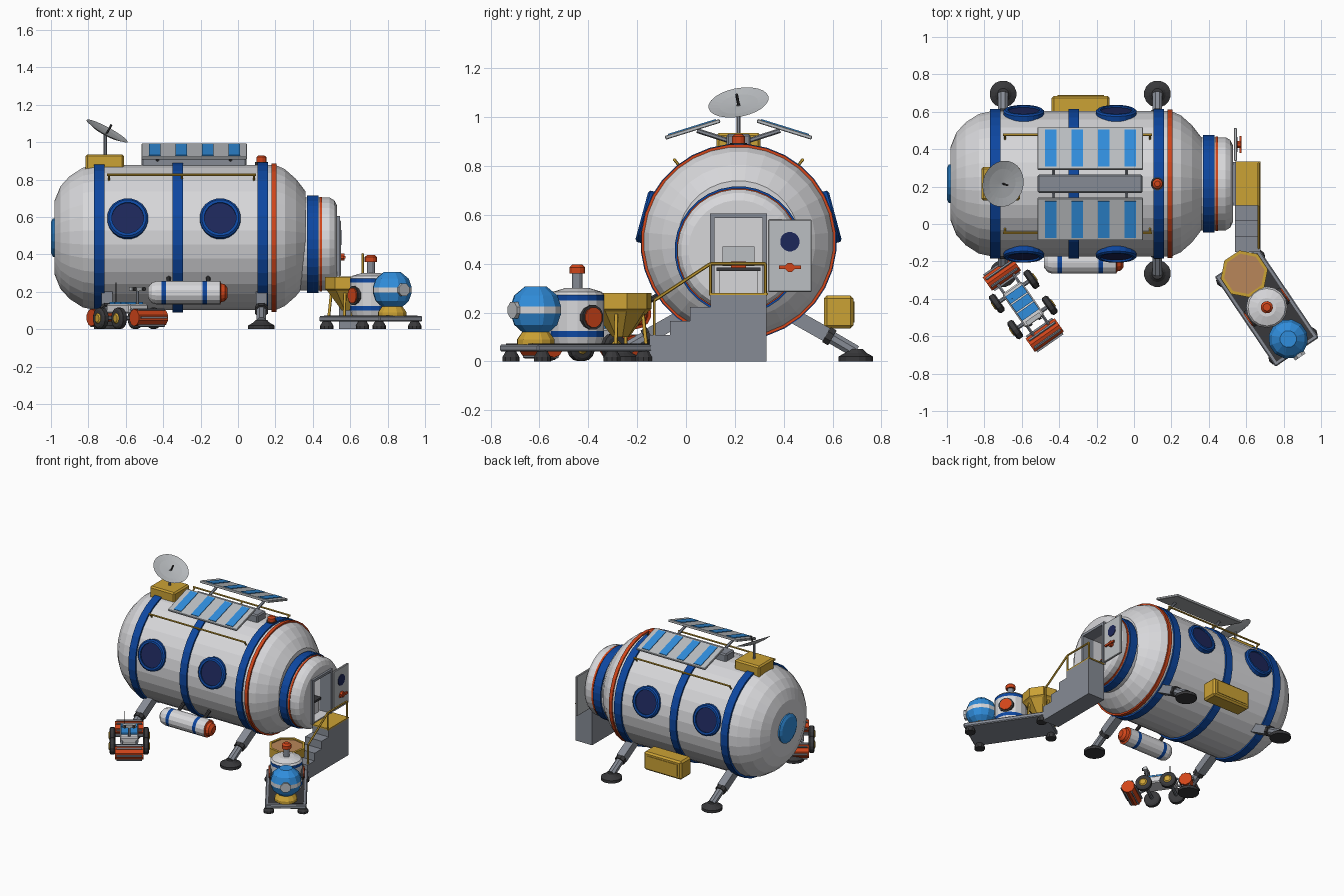
import bpy, bmesh
from math import pi, sin, cos, radians
from mathutils import Matrix, Vector

cube = bpy.data.objects.get("Cube")
if cube:
    bpy.data.objects.remove(cube, do_unlink=True)

COLOURS = {
    "white": (.68, .68, .70), "pale_grey": (.5, .52, .54), "grey": (.24, .26, .30),
    "dark": (.04, .04, .043), "blue": (.004, .063, .356), "sky": (.03, .27, .72),
    "navy": (.012, .02, .1), "orange": (.64, .06, .01), "yellow": (.6, .36, .035),
    "tan": (.48, .24, .1),
}
MATS = {}
for key, rgb in COLOURS.items():
    mat = bpy.data.materials.new(key)
    mat.use_nodes = True
    mat.diffuse_color = (*rgb, 1)
    mat.node_tree.nodes["Principled BSDF"].inputs["Base Color"].default_value = (*rgb, 1)
    MATS[key] = mat

WORLD = Matrix.Identity(4)
X, Y, Z = Vector((1, 0, 0)), Vector((0, 1, 0)), Vector((0, 0, 1))


def make(name, bm, mats, matrix):
    bmesh.ops.recalc_face_normals(bm, faces=bm.faces)
    mesh = bpy.data.meshes.new(name)
    bm.to_mesh(mesh)
    bm.free()
    for m in mats:
        mesh.materials.append(MATS[m])
    obj = bpy.data.objects.new(name, mesh)
    bpy.context.scene.collection.objects.link(obj)
    obj.matrix_world = matrix
    return obj


def box(name, centre, size, mat, base=WORLD, bevel=0):
    bm = bmesh.new()
    bmesh.ops.create_cube(bm, size=1)
    bmesh.ops.scale(bm, vec=size, verts=bm.verts)
    if bevel:
        bmesh.ops.bevel(bm, geom=bm.edges[:], offset=bevel, segments=1, affect='EDGES')
    return make(name, bm, [mat], base @ Matrix.Translation(centre))


def span(name, low, high, mat, bevel=0, base=WORLD):
    low, high = Vector(low), Vector(high)
    return box(name, (low + high) / 2, high - low, mat, base, bevel)


def lathe(name, profile, mats, at=(0, 0, 0), axis=Z, n=16, base=WORLD):
    """Turn (distance along axis, radius) pairs; one colour or one per segment."""
    segs = [mats] * (len(profile) - 1) if isinstance(mats, str) else list(mats)
    pts = list(profile)
    if pts[0][1] > 0:
        pts.insert(0, (pts[0][0], 0))
        segs.insert(0, segs[0])
    if pts[-1][1] > 0:
        pts.append((pts[-1][0], 0))
        segs.append(segs[-1])
    names = list(dict.fromkeys(segs))
    bm, rings = bmesh.new(), []
    for t, r in pts:
        count = n if r > 0 else 1
        rings.append([bm.verts.new((r * cos((i + .5) * 2 * pi / n),
                                    r * sin((i + .5) * 2 * pi / n), t)) for i in range(count)])
    for a, b, seg in zip(rings, rings[1:], segs):
        for i in range(n):
            j = (i + 1) % n
            loop = [a[i % len(a)], a[j % len(a)], b[j % len(b)], b[i % len(b)]]
            face = bm.faces.new(list(dict.fromkeys(loop)))
            face.material_index = names.index(seg)
    turn = Vector(axis).to_track_quat('Z', 'Y').to_matrix().to_4x4()
    return make(name, bm, names, base @ Matrix.Translation(at) @ turn)


def rod(name, a, b, r, mat, n=8, base=WORLD):
    a, b = Vector(a), Vector(b)
    return lathe(name, [(0, r), ((b - a).length, r)], mat, a, b - a, n, base)


# Main hull with hoops
CY, CZ, R = .215, .49, .39
HULL = (0, CY, CZ)
lathe("hull", [(-.98, .2), (-.95, .275), (-.9, .33), (-.83, .375), (-.76, R), (.2, R),
               (.25, .368), (.31, .315), (.36, .25)], "white", HULL, X, 32)
for x in (-.742, -.322, .132):
    lathe("hull_band", [(x - .028, .402), (x + .028, .402)], "blue", HULL, X, 32)
lathe("hull_trim", [(.18, .399), (.205, .399)], "orange", HULL, X, 32)
lathe("end_window", [(-1, .085), (-.99, .105), (-.97, .105)], "sky", HULL, X, 16)

# Side portholes, grab rails and legs, mirrored front and back
for side in (-1, 1):
    normal = Vector((0, side * cos(radians(15)), sin(radians(15))))
    for x in (-.59, -.095):
        lathe("porthole", [(-.05, .11), (.012, .11), (.02, .1), (.02, .085), (.01, .085), (.01, 0)],
              ["blue"] * 4 + ["navy"], Vector((x, CY, CZ)) + normal * R, normal, 20)
    slope = Vector((0, side * sin(radians(38)), cos(radians(38))))
    for x in (-.69, -.3, .085):
        foot = Vector((x, CY, CZ))
        rod("rail_post", foot + slope * .38, foot + slope * .425, .006, "yellow", 6)
    top = Vector((0, CY, CZ)) + slope * .425
    rod("grab_rail", top - X * .7, top + X * .095, .007, "yellow", 6)
    for x in (-.7, .125):
        hip, mid, pad = [Vector((x, CY + side * d, z)) for d, z in ((.2, .2), (.36, .11), (.48, .04))]
        rod("leg_beam", hip, mid, .042, "grey", 4)
        rod("leg_piston", mid, pad, .028, "grey", 8)
        rod("leg_collar", mid, mid.lerp(pad, .2), .038, "dark", 8)
        lathe("foot_pad", [(0, .072), (.02, .072), (.035, .045), (.05, .03)], "dark",
              (x, CY + side * .48, 0), Z, 16)

    # Tilted solar panels with cells
    tilt = Matrix.Translation((-.234, CY + side * .188, .95)) @ Matrix.Rotation(-side * radians(17.3), 4, 'X')
    box("solar_panel", (0, 0, 0), (.565, .235, .016), "pale_grey", tilt, .003)
    for i in range(4):
        box("solar_cell", (-.211 + i * .1415, 0, .009), (.06, .205, .006), "sky", tilt)
    for x in (-.43, -.04):
        rod("panel_strut", (x, CY + side * .03, .9), (x, CY + side * .17, .945), .01, "grey", 6)
span("roof_unit", (-.515, CY - .05, .86), (.045, CY + .05, .93), "grey", .008)

# Roof beacon and dish
lathe("beacon", [(0, .036), (.02, .036), (.02, .028), (.045, .028), (.055, .015)],
      ["dark", "dark", "orange", "orange"], (.125, CY, .875), Z, 12)
span("dish_base", (-.815, CY - .09, .83), (-.61, CY + .09, .935), "yellow", .01)
rod("dish_mast", (-.71, CY, .93), (-.71, CY, 1.05), .009, "grey")
aim = Vector((.47, -.16, .87)).normalized()
lathe("dish", [(-.022, .02), (-.014, .08), (0, .125), (-.008, .08), (-.014, 0)], "pale_grey",
      (-.7, CY, 1.06), aim, 24)
hub = Vector((-.7, CY, 1.05))
rod("dish_feed", hub, hub + aim * .05, .006, "dark", 6)

# Airlock neck with a cut doorway
NECK = (0, CY, .455)
neck = lathe("airlock", [(.3, .25), (.49, .25), (.515, .235), (.53, .205)], "white", NECK, X, 32)
cutter = span("door_cutter", (.38, CY - .1, .28), (.7, CY + .1, .59), "white")
cutter.hide_render = True
cut = neck.modifiers.new("doorway", 'BOOLEAN')
cut.object, cut.solver = cutter, 'EXACT'
bpy.context.view_layer.update()
carved = bpy.data.meshes.new_from_object(neck.evaluated_get(bpy.context.evaluated_depsgraph_get()))
neck.modifiers.clear()
neck.data = carved
bpy.data.objects.remove(cutter, do_unlink=True)
bpy.context.view_layer.update()


def tube(name, x0, x1, inner, outer, mat):
    lathe(name, [(x0, inner), (x0, outer), (x1, outer), (x1, inner)], mat, NECK, X, 32)


lathe("airlock_band", [(.37, .249), (.37, .262), (.43, .262), (.43, .249)], "blue",
      NECK, X, 32).name = "airlock_band"
# open the ring's end caps so that the doorway stays clear
for name, x0, x1, r, mat in (("airlock_band", .37, .43, .262, "blue"), ("airlock_trim", .437, .45, .254, "orange")):
    old = bpy.data.objects.get(name)
    if old:
        bpy.data.objects.remove(old, do_unlink=True)
    ring = lathe(name, [(x0, r), (x1, r)], mat, NECK, X, 32)
    bm = bmesh.new()
    bm.from_mesh(ring.data)
    hubs = [v for v in bm.verts if v.co.xy.length < .01]
    bmesh.ops.delete(bm, geom=hubs, context='VERTS')
    bm.to_mesh(ring.data)
    bm.free()
    solid = ring.modifiers.new("thickness", 'SOLIDIFY')
    solid.thickness, solid.offset = .015, -1

# Door frame, open door and console
for side in (-1, 1):
    box("door_jamb", (.5, CY + side * .108, .443), (.09, .018, .325), "grey")
box("door_lintel", (.5, CY, .597), (.09, .234, .018), "grey")
span("door", (.535, .337, .285), (.55, .514, .58), "pale_grey", .003)
lathe("door_window", [(0, .04), (.005, .04)], "navy", (.549, .425, .49), X, 16)
rod("door_handle_hub", (.55, .425, .385), (.57, .425, .385), .02, "orange")
box("door_handle", (.57, .425, .385), (.012, .09, .014), "orange")
span("console", (.39, CY - .08, .28), (.46, CY + .08, .37), "white")
span("console_top", (.385, CY - .09, .37), (.47, CY + .09, .385), "dark")
span("console_screen", (.4, CY - .065, .39), (.41, CY + .065, .47), "pale_grey")
span("console_control", (.43, CY - .03, .385), (.45, CY + .03, .41), "orange")

# Landing, steps and handrail
span("landing", (.54, .1, 0), (.675, .33, .272), "grey")
span("landing_plate", (.54, .1, .272), (.675, .335, .281), "yellow")
for i in range(3):
    span("step", (.54, .017 - i * .083, 0), (.675, .1 - i * .083, .222 - i * .057), "grey")
rail = [Vector(p) for p in ((.667, -.13, .25), (.667, .1, .4), (.667, .325, .4))]
for p, drop in zip(rail, (.15, .13, .13)):
    rod("handrail_post", p - Z * drop, p, .006, "yellow", 6)
for a, b in zip(rail, rail[1:]):
    rod("handrail", a, b, .007, "yellow", 6)

# Rear locker and front gas tank
span("rear_locker", (-.44, .565, .135), (-.13, .685, .27), "yellow", .012)
span("locker_panel", (-.41, .68, .16), (-.16, .689, .245), "yellow")
lathe("gas_tank", [(-.48, .03), (-.46, .055), (-.435, .0625), (-.41, .0625), (-.385, .0625), (-.19, .0625),
                   (-.165, .0625), (-.095, .0625), (-.09, .05), (-.07, .045), (-.055, .025)],
      ["white"] * 3 + ["blue", "white", "blue", "white", "orange", "orange", "orange"],
      (0, -.205, .195), X, 14)
for x in (-.37, -.16):
    rod("tank_bracket", (x, -.2, .22), (x, -.06, .3), .013, "dark")

# Equipment pallet
pallet = Matrix.Translation((.71, -.445, 0)) @ Matrix.Rotation(radians(-56), 4, 'Z')
box("pallet_deck", (0, 0, .055), (.58, .28, .03), "grey", pallet, .006)
box("pallet_mat", (0, 0, .07), (.54, .24, .006), "dark", pallet)
for x in (-.25, .25):
    for y in (-.115, .115):
        lathe("pallet_foot", [(0, .036), (.018, .036), (.045, .02)], "dark", (x, y, 0), Z, 10, pallet)
lathe("hopper", [(.1, .035), (.205, .115), (.215, .128), (.28, .128), (.28, .11), (.272, .11), (.272, 0)],
      ["yellow"] * 5 + ["tan"], (-.215, 0, 0), Z, 8, pallet)
for x in (-1, 1):
    for y in (-1, 1):
        rod("hopper_leg", (-.215 + x * .075, y * .075, .07), (-.215 + x * .065, y * .065, .2), .009, "yellow", 4, pallet)
lathe("reactor", [(.07, .1), (.1, .11), (.125, .11), (.25, .11), (.272, .11), (.285, .1), (.3, .05)],
      ["white", "blue", "white", "blue", "white", "white"], (0, 0, 0), Z, 16, pallet)
lathe("reactor_vent", [(.29, .022), (.36, .022), (.36, .033), (.385, .033), (.397, .02)],
      ["grey", "orange", "orange", "orange"], (0, 0, 0), Z, 12, pallet)
for side in (-1, 1):
    lathe("reactor_hatch", [(.08, .052), (.115, .052), (.115, .042), (.122, .042)],
          ["dark", "dark", "orange"], (0, 0, .18), Y * side, 12, pallet)
lathe("round_tank", [(-.1, .045), (-.06, .09), (-.014, .106), (.014, .106), (.06, .09), (.097, .045)],
      ["sky", "sky", "white", "sky", "sky"], (.205, 0, .21), Z, 12, pallet)
lathe("tank_port", [(.08, .036), (.116, .036)], "pale_grey", (.205, 0, .21), X, 8, pallet)
lathe("tank_stand", [(.07, .078), (.09, .078), (.13, .05)], "yellow", (.205, 0, 0), Z, 12, pallet)

# Digging rover
rover = Matrix.Translation((-.592, -.43, 0)) @ Matrix.Rotation(radians(-55), 4, 'Z')
box("rover_body", (0, 0, .11), (.22, .125, .05), "white", rover, .008)
for i in (-1, 0, 1):
    box("rover_solar_cell", (i * .055 - .01, 0, .14), (.048, .11, .012), "sky", rover)
for end in (-1, 1):
    rod("rover_axle", (end * .085, -.1, .06), (end * .085, .1, .06), .012, "grey", 8, rover)
    for side in (-1, 1):
        lathe("rover_wheel", [(-.02, .045), (-.012, .057), (.012, .057), (.02, .045), (.02, .028), (.026, .02)],
              ["dark"] * 4 + ["yellow"], (end * .085, side * .113, .058), Y * side, 14, rover)
        rod("drum_arm", (end * .09, side * .05, .11), (end * .205, side * .05, .065), .009, "grey", 6, rover)
    lathe("digging_drum", [(-.095, .046), (.095, .046)], "orange", (end * .2, 0, .062), Y, 10, rover)
    for i in range(3):
        blade = rover @ Matrix.Translation((end * .2, 0, .062)) @ Matrix.Rotation(i * pi / 3, 4, 'Y')
        box("drum_blade", (0, 0, 0), (.108, .17, .01), "grey", blade)
rod("camera_mast", (.095, 0, .13), (.095, 0, .21), .009, "grey", 8, rover)
box("camera_bar", (.095, 0, .215), (.025, .09, .022), "pale_grey", rover)
for side in (-1, 1):
    rod("camera_lens", (.1, side * .03, .215), (.118, side * .03, .215), .01, "dark", 8, rover)
rod("rover_antenna", (-.06, -.03, .13), (-.06, -.03, .25), .003, "dark", 6, rover)
